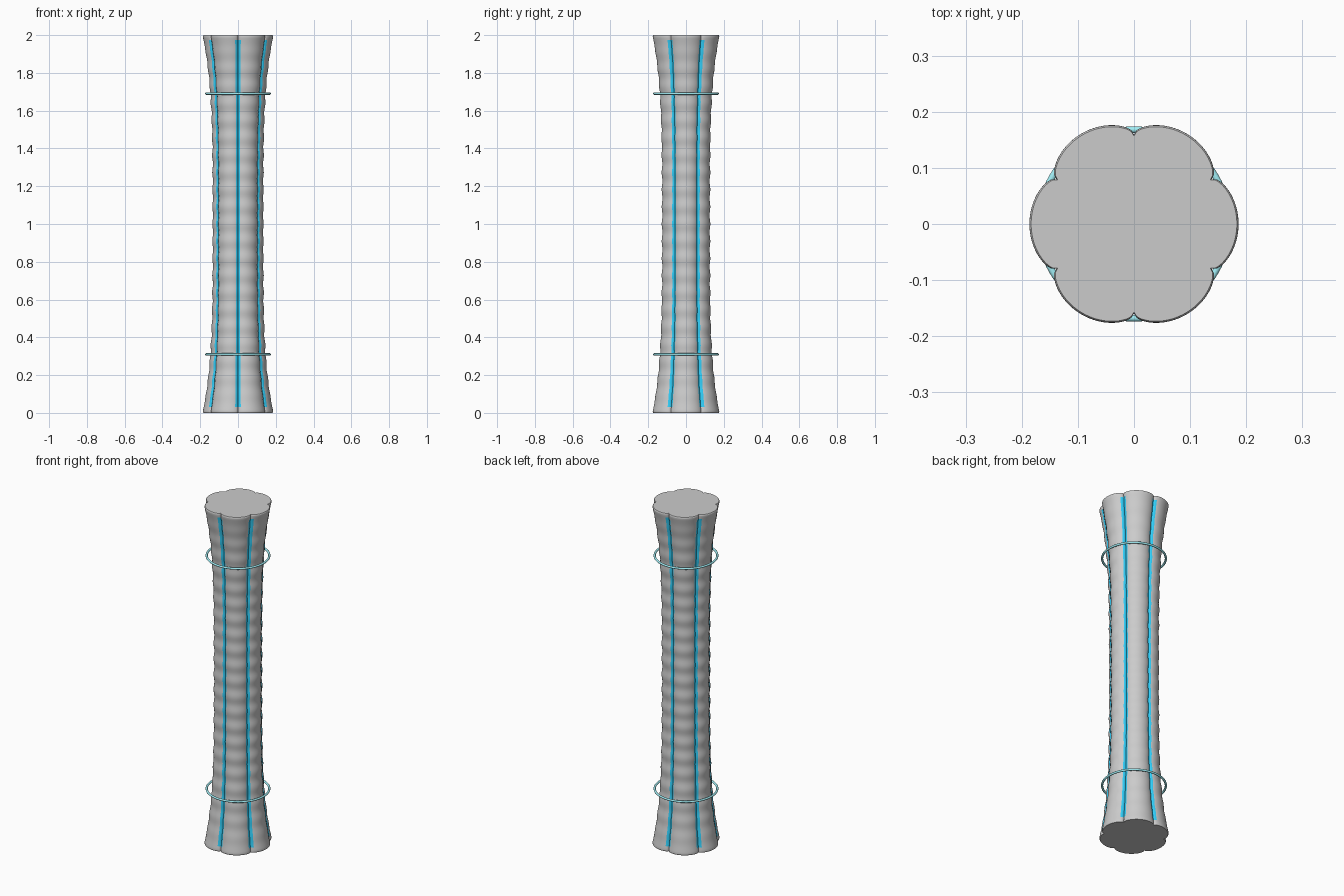
import bpy, bmesh, math

if "Cube" in bpy.data.objects:
    bpy.data.objects.remove(bpy.data.objects["Cube"])

HEIGHT, LOBES, SEG, ROWS = 2.0, 6, 216, 176


def scale_at(z):
    # flared ends plus fine horizontal ripples
    t = abs(z - 1.0)
    ripple = 0.0022 * math.cos(2 * math.pi * 22 * z / HEIGHT) * (1 - t ** 6)
    return (0.134 + 0.054 * t ** 4 + ripple) / 0.187


def lobed_radius(a):
    # rounded lobes meeting in sharp grooves
    return 0.160 + 0.027 * math.sqrt(abs(math.cos(a * LOBES / 2)))


def material(name, color):
    m = bpy.data.materials.new(name)
    m.diffuse_color = color
    m.use_nodes = True
    m.node_tree.nodes["Principled BSDF"].inputs["Base Color"].default_value = m.diffuse_color
    return m


def smooth(obj, angle=40):
    bpy.ops.object.select_all(action='DESELECT')
    obj.select_set(True)
    bpy.context.view_layer.objects.active = obj
    bpy.ops.object.shade_smooth_by_angle(angle=math.radians(angle))


def mesh_object(name, bm, mat):
    mesh = bpy.data.meshes.new(name)
    bm.to_mesh(mesh)
    bm.free()
    mesh.materials.append(mat)
    obj = bpy.data.objects.new(name, mesh)
    bpy.context.collection.objects.link(obj)
    smooth(obj)
    return obj


def surface_point(a, z, inset=1.0, lift=0.0):
    r = scale_at(z) * inset * lobed_radius(a) + lift
    return (r * math.cos(a), r * math.sin(a), z)


# Fluted shaft: stacked lobed sections with slightly rounded rims
white = material("shaft_white", (0.90, 0.90, 0.91, 1))
levels = [(0, 0.975), (0.003, 0.992)]
levels += [(0.008 + (HEIGHT - 0.016) * i / ROWS, 1.0) for i in range(ROWS + 1)]
levels += [(HEIGHT - 0.003, 0.992), (HEIGHT, 0.975)]
bm = bmesh.new()
sections = [[bm.verts.new(surface_point(2 * math.pi * j / SEG, z, inset))
             for j in range(SEG)] for z, inset in levels]
for lo, hi in zip(sections, sections[1:]):
    for j in range(SEG):
        k = (j + 1) % SEG
        bm.faces.new((lo[j], lo[k], hi[k], hi[j]))
bm.faces.new(sections[0][::-1])
bm.faces.new(sections[-1])
mesh_object("column_shaft", bm, white)

# Blue inlays lining the V of each groove
blue = material("inlay_blue", (0.03, 0.62, 0.95, 1))
step = 2 * math.pi / SEG
for i in range(LOBES):
    mid = math.radians(30 + 60 * i)
    bm = bmesh.new()
    rows = []
    for n in range(161):
        z = 0.03 + 1.945 * n / 160
        rows.append([bm.verts.new(surface_point(mid + k * step, z, lift=0.0015))
                     for k in range(-3, 4)])
    for lo, hi in zip(rows, rows[1:]):
        for k in range(6):
            bm.faces.new((lo[k], lo[k + 1], hi[k + 1], hi[k]))
    mesh_object(f"groove_inlay_{i + 1}", bm, blue)

# Floating rings near both ends
teal = material("ring_teal", (0.36, 0.86, 0.92, 1))
for name, z in (("lower_ring", 0.31), ("upper_ring", 1.69)):
    bpy.ops.mesh.primitive_torus_add(major_segments=96, minor_segments=12,
                                     major_radius=0.168, minor_radius=0.006,
                                     location=(0, 0, z))
    ring = bpy.context.object
    ring.name = name
    ring.data.materials.append(teal)
    smooth(ring, 60)
